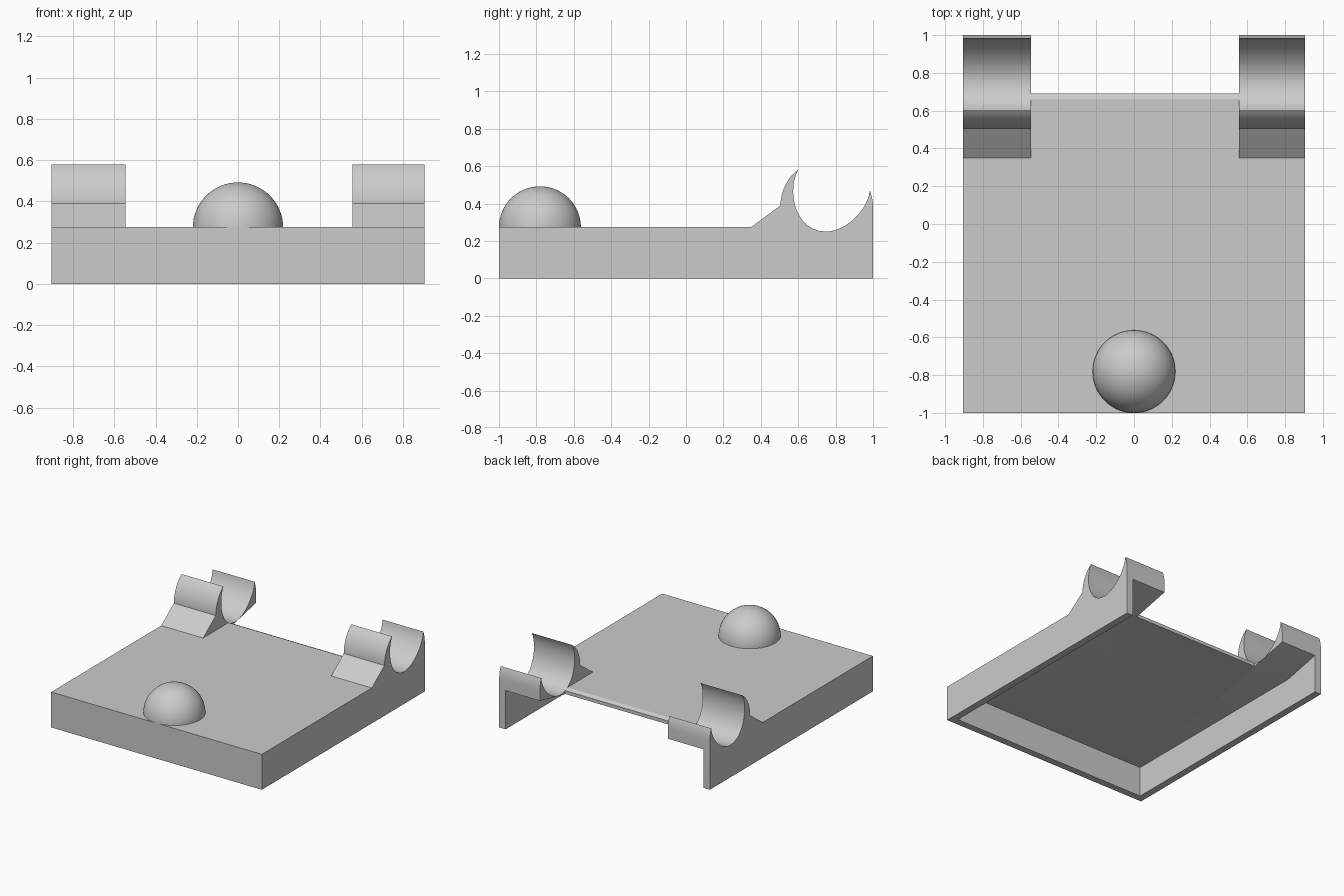
import bpy, bmesh, math
from mathutils import Vector
from mathutils.geometry import interpolate_bezier

cube = bpy.data.objects.get("Cube")
if cube:
    bpy.data.objects.remove(cube, do_unlink=True)

grey = bpy.data.materials.new("plain grey")
grey.use_nodes = True
colour = (0.6, 0.6, 0.6, 1)
grey.diffuse_color = colour
grey.node_tree.nodes["Principled BSDF"].inputs["Base Color"].default_value = colour

HALF = 0.905      # half width of the body
WALL = 0.055      # wall thickness
TOP = 0.275       # deck height
GAP = (-0.545, 0.555)   # opening between the two cradles


def curve(*pts, steps=14):
    """Points along a cubic curve in the y-z plane, last point left off."""
    pts = [Vector((0, *p)) for p in pts]
    return [(v.y, v.z) for v in interpolate_bezier(*pts, steps)[:-1]]


def extrude(name, profile, x0, x1):
    """Solid made from a y-z outline stretched from x0 to x1."""
    bm = bmesh.new()
    face = bm.faces.new([bm.verts.new((x0, y, z)) for y, z in profile])
    new = bmesh.ops.extrude_face_region(bm, geom=[face])["geom"]
    bmesh.ops.translate(bm, vec=(x1 - x0, 0, 0),
                        verts=[v for v in new if isinstance(v, bmesh.types.BMVert)])
    bmesh.ops.recalc_face_normals(bm, faces=bm.faces)
    mesh = bpy.data.meshes.new(name)
    bm.to_mesh(mesh)
    bm.free()
    obj = bpy.data.objects.new(name, mesh)
    bpy.context.collection.objects.link(obj)
    mesh.materials.append(grey)
    return obj


def rect(y0, y1, z0, z1):
    return [(y0, z0), (y1, z0), (y1, z1), (y0, z1)]


def activate(obj):
    bpy.ops.object.select_all(action="DESELECT")
    obj.select_set(True)
    bpy.context.view_layer.objects.active = obj


def cut(target, cutter):
    cutter.hide_render = True
    mod = target.modifiers.new("cut", "BOOLEAN")
    mod.operation, mod.solver, mod.object = "DIFFERENCE", "EXACT", cutter
    activate(target)
    bpy.ops.object.modifier_apply(modifier=mod.name)
    bpy.data.objects.remove(cutter, do_unlink=True)


# Body: side outline with ramp, claw, cradle hollow and rear lip
outline = [(-1, 0), (-1, TOP), (0.35, TOP)]
outline += curve((0.505, 0.39), (0.505, 0.46), (0.54, 0.54), (0.6, 0.58))
outline += curve((0.6, 0.58), (0.54, 0.48), (0.575, 0.25), (0.75, 0.25))
outline += curve((0.75, 0.25), (0.85, 0.25), (0.97, 0.36), (0.983, 0.47))
outline += curve((0.983, 0.47), (0.99, 0.45), (1, 0.42), (1, 0.38), steps=6)
outline += [(1, 0.38), (1, 0)]
body = extrude("body_with_cradles", outline, -HALF, HALF)

# Space between the cradles, above the deck and behind it
cut(body, extrude("deck_cutter", rect(0.2, 1.2, TOP, 1), *GAP))
cut(body, extrude("rear_cutter", rect(0.69, 1.2, -0.2, 1), *GAP))

# Hollow underside, open at the back, rising under the rear lips
hollow = [(WALL - 1, -0.1), (1.1, -0.1), (1.1, 0.32), (1, 0.3), (0.7, 0.235), (WALL - 1, 0.235)]
cut(body, extrude("underside_cutter", hollow, WALL - HALF, HALF - WALL))
activate(body)
bpy.ops.object.shade_smooth_by_angle(angle=math.radians(25))

# Dome: upper half of a sphere resting on the deck
bpy.ops.mesh.primitive_uv_sphere_add(segments=64, ring_count=32, radius=0.219,
                                     location=(0, -0.781, TOP - 0.002))
dome = bpy.context.object
dome.name = "dome"
bm = bmesh.new()
bm.from_mesh(dome.data)
bmesh.ops.delete(bm, geom=[v for v in bm.verts if v.co.z < -0.001], context="VERTS")
bm.to_mesh(dome.data)
bm.free()
dome.data.materials.append(grey)
activate(dome)
bpy.ops.object.shade_smooth_by_angle(angle=math.radians(30))
